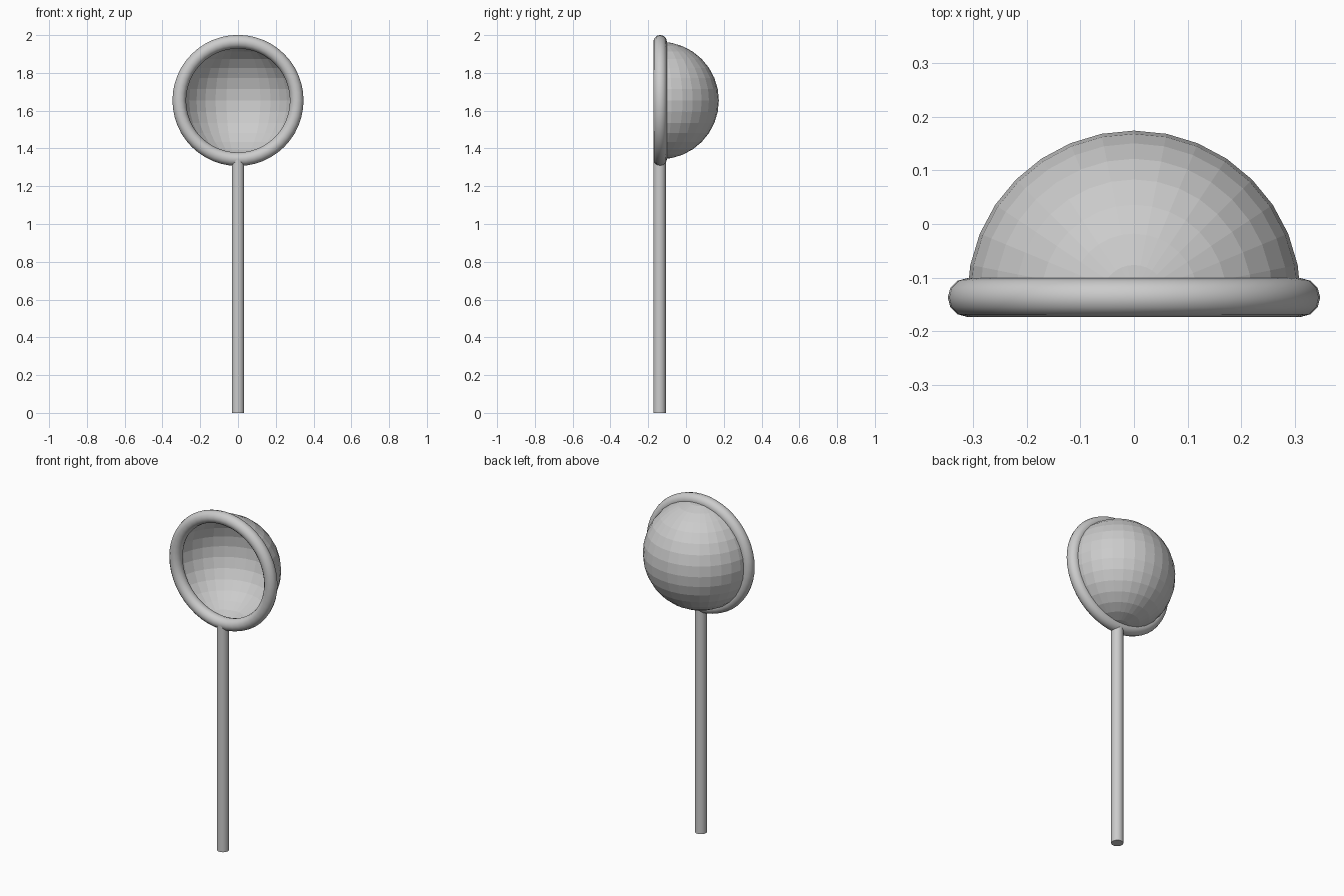
import bpy, bmesh
from math import radians

cube = bpy.data.objects.get("Cube")
if cube:
    bpy.data.objects.remove(cube, do_unlink=True)

grey = bpy.data.materials.new("light_grey")
grey.use_nodes = True
colour = (0.6, 0.6, 0.6, 1)
grey.diffuse_color = colour
grey.node_tree.nodes["Principled BSDF"].inputs["Base Color"].default_value = colour

RIM_Y, RIM_Z = -0.137, 1.654
BOWL_R, TUBE_R = 0.311, 0.036


def finish(name, smooth):
    obj = bpy.context.object
    obj.name = name
    obj.data.materials.append(grey)
    if smooth:
        bpy.ops.object.shade_smooth_by_angle(angle=radians(40))
    return obj


# Bowl: the back half of a faceted sphere, open to the front
bpy.ops.mesh.primitive_uv_sphere_add(segments=32, ring_count=16, radius=BOWL_R,
                                     location=(0, RIM_Y, RIM_Z))
bowl = finish("bowl", False)
bm = bmesh.new()
bm.from_mesh(bowl.data)
bmesh.ops.bisect_plane(bm, geom=bm.verts[:] + bm.edges[:] + bm.faces[:], dist=0.0001,
                       plane_co=(0, 0, 0), plane_no=(0, -1, 0), clear_outer=True)
bm.to_mesh(bowl.data)
bm.free()

# Rim: round ring around the mouth of the bowl
bpy.ops.mesh.primitive_torus_add(major_radius=BOWL_R, minor_radius=TUBE_R,
                                 major_segments=48, minor_segments=12,
                                 location=(0, RIM_Y, RIM_Z),
                                 rotation=(radians(90), 0, 0))
finish("rim", True)

# Handle: straight rod running up into the rim
handle_top = RIM_Z - BOWL_R
bpy.ops.mesh.primitive_cylinder_add(vertices=32, radius=0.033, depth=handle_top,
                                    location=(0, RIM_Y - 0.003, handle_top / 2))
finish("handle", True)
